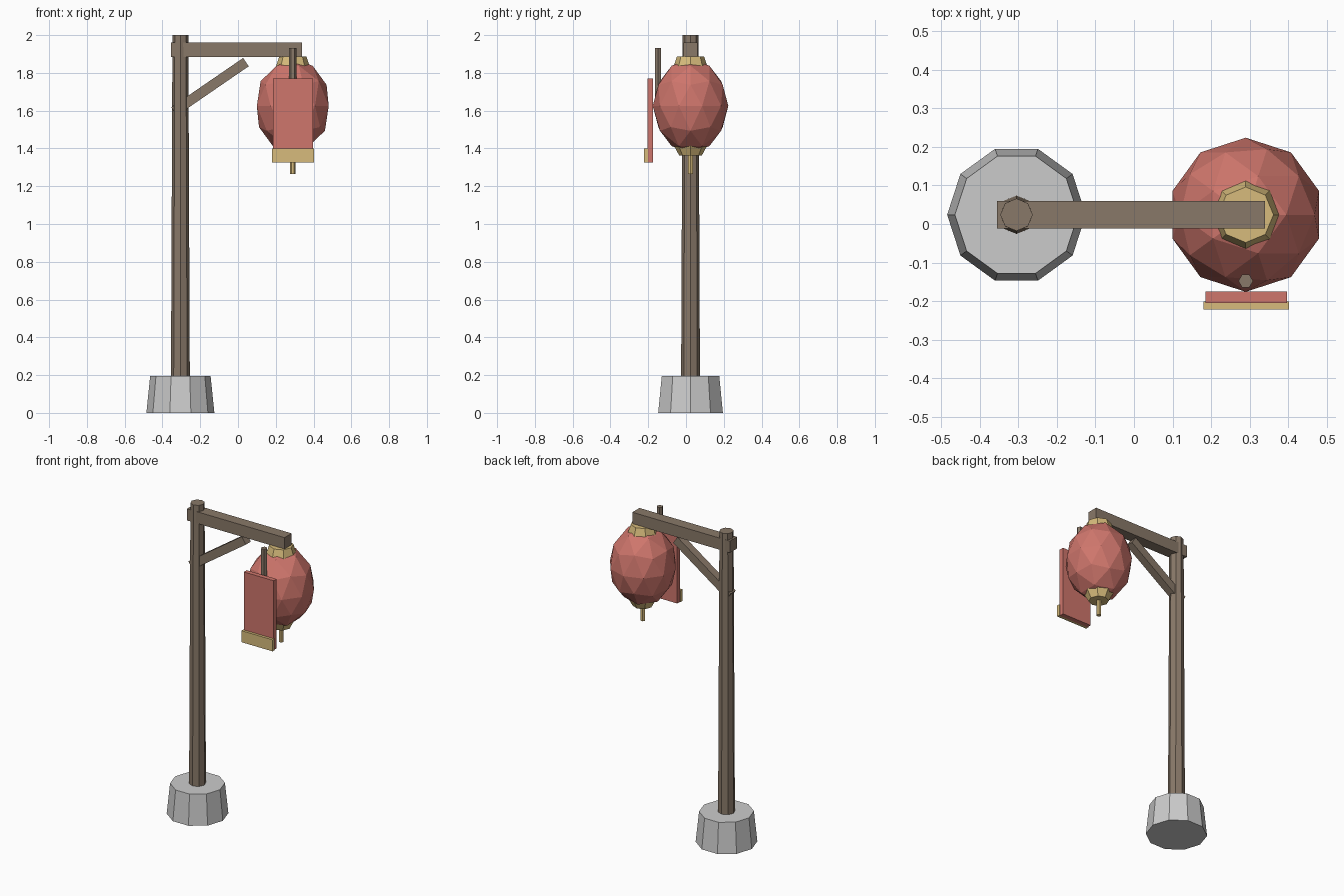
import bpy, bmesh, math
from mathutils import Matrix, Vector

if "Cube" in bpy.data.objects:
    bpy.data.objects.remove(bpy.data.objects["Cube"])

POST_X, LAMP_X, CY = -0.305, 0.29, 0.024


def material(name, rgb):
    m = bpy.data.materials.new(name)
    m.diffuse_color = (*rgb, 1)
    m.use_nodes = True
    m.node_tree.nodes["Principled BSDF"].inputs["Base Color"].default_value = m.diffuse_color
    return m


WOOD = material("wood", (0.25, 0.19, 0.14))
RED = material("red_paper", (0.62, 0.18, 0.15))
GOLD = material("gold_trim", (0.68, 0.50, 0.20))


def finish(name, bm, mat):
    bmesh.ops.recalc_face_normals(bm, faces=bm.faces)
    me = bpy.data.meshes.new(name)
    bm.to_mesh(me)
    bm.free()
    if mat:
        me.materials.append(mat)
    ob = bpy.data.objects.new(name, me)
    bpy.context.collection.objects.link(ob)
    return ob


def prism(name, x, y, z0, z1, r0, r1, sides, mat=None):
    """Tapered upright prism with a corner on the +x axis."""
    bm = bmesh.new()
    rings = [[bm.verts.new((x + r * math.cos(2 * math.pi * i / sides),
                            y + r * math.sin(2 * math.pi * i / sides), z))
              for i in range(sides)] for z, r in ((z0, r0), (z1, r1))]
    for i in range(sides):
        j = (i + 1) % sides
        bm.faces.new((rings[0][i], rings[0][j], rings[1][j], rings[1][i]))
    bm.faces.new(rings[0])
    bm.faces.new(rings[1])
    return finish(name, bm, mat)


def box(name, center, size, mat, tilt=0):
    """Box tilted around the y axis."""
    bm = bmesh.new()
    bmesh.ops.create_cube(bm, size=1, matrix=Matrix.Translation(center)
                          @ Matrix.Rotation(tilt, 4, 'Y')
                          @ Matrix.Diagonal((*size, 1)))
    return finish(name, bm, mat)


# Stone footing and post
prism("stone_base", POST_X, CY, 0, 0.195, 0.18, 0.16, 10)
prism("post", POST_X, CY, 0.17, 2.0, 0.05, 0.042, 8, WOOD)

# Cross arm and diagonal brace
box("cross_arm", (-0.0075, CY, 1.9225), (0.695, 0.072, 0.075), WOOD)
a, b = Vector((-0.338, CY, 1.596)), Vector((0.042, CY, 1.857))
d = b - a
box("brace", (a + b) / 2, (d.length, 0.05, 0.053), WOOD, -math.atan2(d.z, d.x))

# Faceted lantern body, caps and tassel
bm = bmesh.new()
bmesh.ops.create_icosphere(bm, subdivisions=2, radius=0.2,
                           matrix=Matrix.Translation((LAMP_X, CY, 1.625))
                           @ Matrix.Diagonal((1, 1, 1.25, 1)))
finish("lantern_body", bm, RED)
prism("lantern_top_cap", LAMP_X, CY, 1.832, 1.887, 0.09, 0.072, 8, GOLD)
prism("lantern_bottom_cap", LAMP_X, CY, 1.363, 1.418, 0.06, 0.09, 8, GOLD)
prism("tassel", LAMP_X, CY, 1.265, 1.38, 0.015, 0.015, 6, GOLD)

# Hanging banner with its rod and lower trim
prism("banner_rod", LAMP_X, -0.148, 1.63, 1.932, 0.019, 0.019, 6, WOOD)
box("banner", (0.291, -0.19, 1.548), (0.212, 0.03, 0.447), RED)
box("banner_trim", (0.291, -0.2115, 1.362), (0.222, 0.021, 0.074), GOLD)
